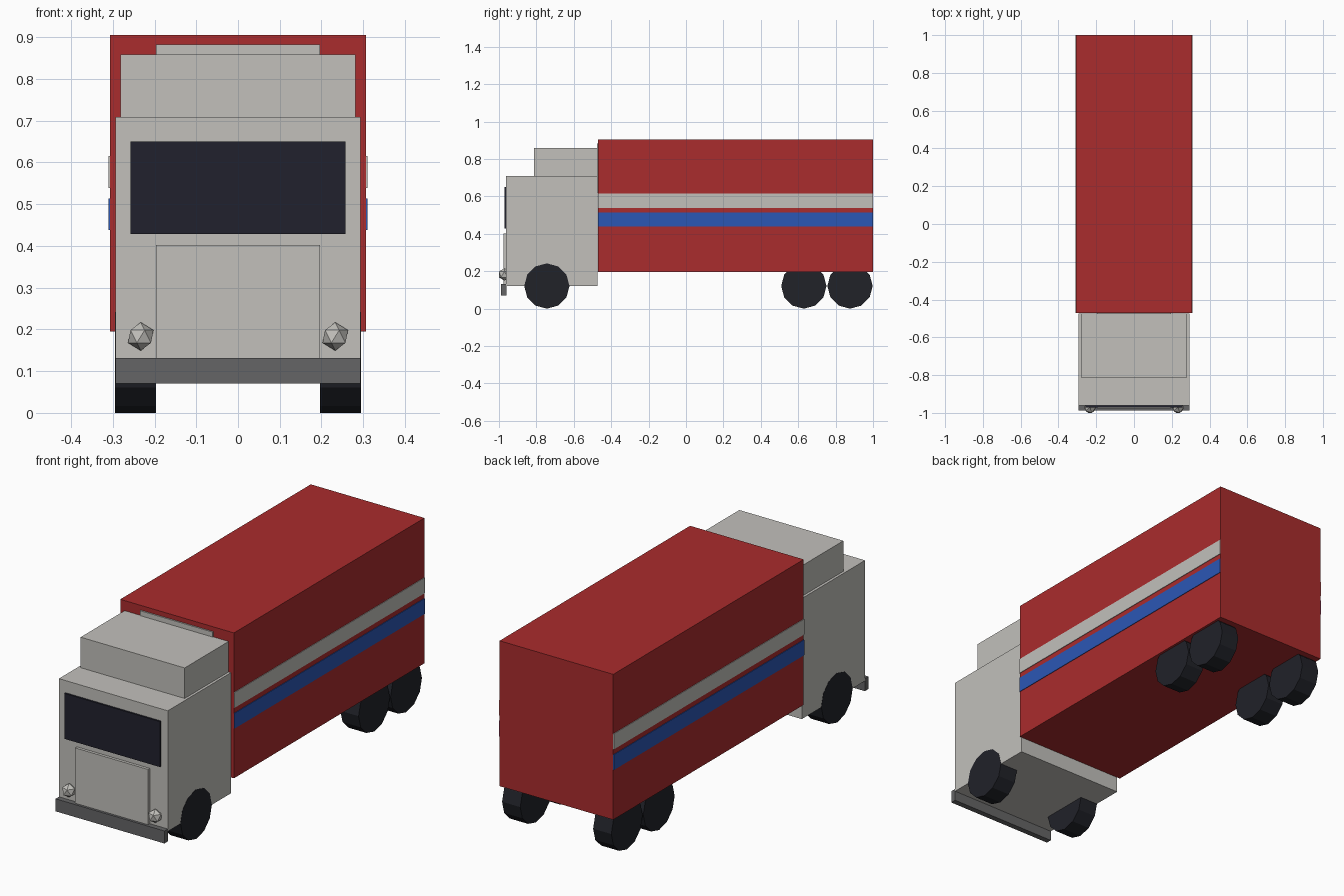
import bpy, math

if "Cube" in bpy.data.objects:
    bpy.data.objects.remove(bpy.data.objects["Cube"])


def material(name, rgb):
    m = bpy.data.materials.new(name)
    m.diffuse_color = (*rgb, 1)
    m.use_nodes = True
    m.node_tree.nodes["Principled BSDF"].inputs["Base Color"].default_value = m.diffuse_color
    return m


red = material("red", (0.40, 0.025, 0.026))
light_grey = material("light grey", (0.54, 0.53, 0.50))
dark_grey = material("dark grey", (0.13, 0.13, 0.133))
blue = material("blue", (0.024, 0.095, 0.46))
glass = material("dark glass", (0.015, 0.015, 0.026))
rubber = material("black rubber", (0.015, 0.016, 0.022))


def finish(name, mat):
    o = bpy.context.object
    o.name = name
    o.data.materials.append(mat)
    return o


def box(name, mat, x, y, z):
    """Box from (min, max) ranges."""
    bpy.ops.mesh.primitive_cube_add(size=1, location=[(a + b) / 2 for a, b in (x, y, z)])
    o = finish(name, mat)
    o.scale = [b - a for a, b in (x, y, z)]
    bpy.ops.object.transform_apply(location=False, rotation=False, scale=True)
    return o


# Trailer and cab bodies
box("cargo_box", red, (-0.307, 0.307), (-0.47, 1.0), (0.195, 0.905))
box("cab", light_grey, (-0.294, 0.294), (-0.962, -0.474), (0.12, 0.709))
box("cab_roof", light_grey, (-0.281, 0.281), (-0.813, -0.474), (0.709, 0.858))
box("cargo_front_panel", light_grey, (-0.196, 0.196), (-0.477, -0.469), (0.62, 0.882))

# Cab front details
box("windshield", glass, (-0.258, 0.258), (-0.971, -0.962), (0.428, 0.65))
box("grille_panel", light_grey, (-0.197, 0.197), (-0.976, -0.962), (0.12, 0.402))
box("bumper", dark_grey, (-0.294, 0.294), (-0.988, -0.96), (0.071, 0.132))

for side, sx in (("left", -1), ("right", 1)):
    # Side stripes
    x = sorted((sx * 0.306, sx * 0.310))
    box(side + "_grey_stripe", light_grey, x, (-0.47, 1.0), (0.539, 0.615))
    box(side + "_blue_stripe", blue, x, (-0.47, 1.0), (0.438, 0.513))
    # Headlights
    bpy.ops.mesh.primitive_ico_sphere_add(subdivisions=1, radius=0.034,
                                          location=(sx * 0.233, -0.971, 0.183))
    finish(side + "_headlight", light_grey)
    # Wheels
    for label, y in (("front", -0.744), ("middle", 0.63), ("rear", 0.877)):
        bpy.ops.mesh.primitive_cylinder_add(vertices=12, radius=0.121, depth=0.098,
                                            location=(sx * 0.246, y, 0.121),
                                            rotation=(0, math.pi / 2, 0))
        finish(side + "_" + label + "_wheel", rubber)
